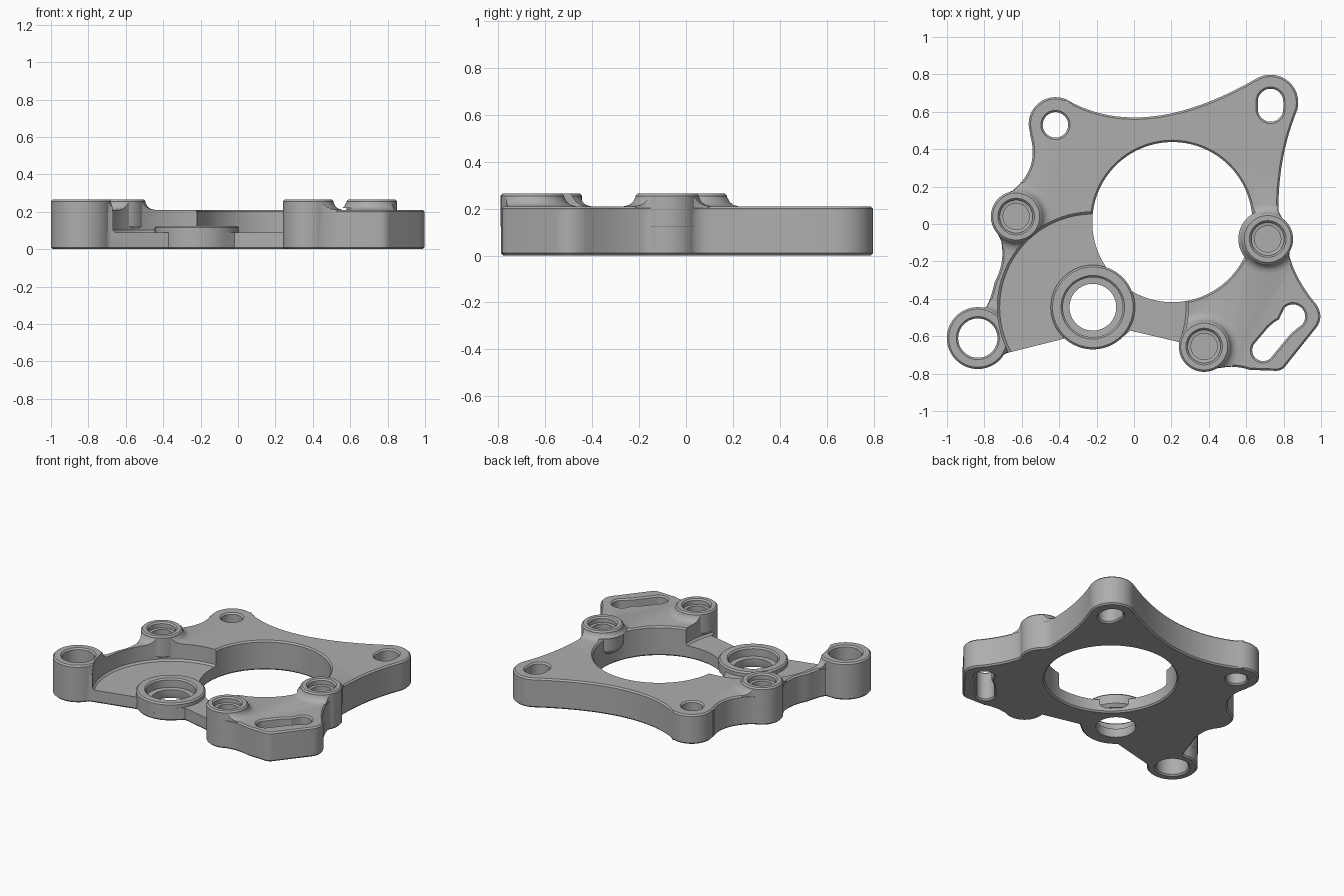
import bpy, bmesh
from math import cos, sin, radians
from mathutils import Vector

cube = bpy.data.objects.get("Cube")
if cube:
    bpy.data.objects.remove(cube, do_unlink=True)

metal = bpy.data.materials.new("grey_metal")
metal.use_nodes = True
GREY = (0.42, 0.42, 0.42, 1)
metal.diffuse_color = GREY
metal.node_tree.nodes["Principled BSDF"].inputs["Base Color"].default_value = GREY


def arc(centre, r, a0, a1, steps=24):
    """Points on an arc, angles in degrees."""
    angles = [radians(a0 + (a1 - a0) * i / steps) for i in range(steps + 1)]
    return [(centre[0] + r * cos(a), centre[1] + r * sin(a)) for a in angles]


def circle(centre, r, steps=64):
    return arc(centre, r, 0, 360, steps)[:-1]


def curve(p0, c, p1, steps=20):
    """Points on a quadratic curve."""
    p0, c, p1 = Vector(p0), Vector(c), Vector(p1)
    ts = [i / steps for i in range(steps + 1)]
    return [tuple(p0 * (1 - t) ** 2 + c * 2 * t * (1 - t) + p1 * t * t) for t in ts]


def solid(name, outline, levels):
    """Stack a counter-clockwise outline at (grow, z) levels into a closed solid."""
    pts = []
    for p in outline:
        if not pts or (Vector(p) - pts[-1]).length > 0.006:
            pts.append(Vector(p))
    if (pts[0] - pts[-1]).length < 0.006:
        pts.pop()
    n = len(pts)
    normals = []
    for i in range(n):
        d = (pts[i] - pts[i - 1]).normalized() + (pts[(i + 1) % n] - pts[i]).normalized()
        normals.append(Vector((d.y, -d.x)).normalized())
    bm = bmesh.new()
    loops = [[bm.verts.new((*(p + m * grow), z)) for p, m in zip(pts, normals)]
             for grow, z in levels]
    for a, b in zip(loops, loops[1:]):
        for i in range(n):
            j = (i + 1) % n
            bm.faces.new((a[i], a[j], b[j], b[i]))
    bm.faces.new(loops[0][::-1])
    bm.faces.new(loops[-1])
    bmesh.ops.recalc_face_normals(bm, faces=bm.faces)
    mesh = bpy.data.meshes.new(name)
    bm.to_mesh(mesh)
    bm.free()
    mesh.materials.append(metal)
    ob = bpy.data.objects.new(name, mesh)
    bpy.context.collection.objects.link(ob)
    return ob


def combine(target, tool, operation):
    """Apply a boolean and discard the tool."""
    mod = target.modifiers.new(operation.lower(), "BOOLEAN")
    mod.operation, mod.object, mod.solver = operation, tool, "EXACT"
    bpy.context.view_layer.objects.active = target
    bpy.ops.object.modifier_apply(modifier=mod.name)
    bpy.data.objects.remove(tool, do_unlink=True)


# Main dimensions
PLATE, TOP, FLOOR = 0.21, 0.265, 0.09
EDGE = 0.01
BORE = (0.205, 0.01)
PIVOT = (-0.22, -0.445)
EYE = (-0.835, -0.61)
LEFT_BOSS, RIGHT_BOSS, FRONT_BOSS = (-0.63, 0.04), (0.715, -0.08), (0.375, -0.655)
BOSS_R = 0.135

# Plate outline, counter-clockwise from the front left eye
outline = arc(EYE, 0.165, 80, 328, 40) + [(-0.68, -0.69)]
outline += arc(PIVOT, 0.225, 228, 312) + [(-0.02, -0.57)]
outline += arc(FRONT_BOSS, BOSS_R, 170, 300)
outline += curve((0.48, -0.767), (0.54, -0.755), (0.62, -0.78), 6)
outline += curve((0.76, -0.785), (0.79, -0.785), (0.81, -0.76), 6)
outline += curve((0.97, -0.56), (1.02, -0.5), (0.975, -0.43), 10)
outline += curve((0.95, -0.4), (0.86, -0.28), (0.83, -0.17), 10)
outline += arc(RIGHT_BOSS, BOSS_R, -30, 55)
outline += curve((0.772, 0.07), (0.77, 0.36), (0.873, 0.61))
outline += arc((0.73, 0.65), 0.148, -10, 120)
outline += curve((0.65, 0.775), (0.05, 0.43), (-0.36, 0.664))
outline += arc((-0.42, 0.535), 0.143, 62, 200)
outline += curve((-0.557, 0.48), (-0.5, 0.3), (-0.65, 0.178))
outline += arc(LEFT_BOSS, BOSS_R, 110, 222)
outline += curve((-0.71, -0.09), (-0.69, -0.2), (-0.735, -0.29), 10)
outline += curve((-0.745, -0.31), (-0.765, -0.4), (-0.79, -0.445), 8)

plate = solid("mounting_plate", outline,
              [(-EDGE, 0), (0, EDGE), (0, PLATE - EDGE), (-EDGE, PLATE)])

# Fillet skirts round the bosses, trimmed to the plate outline
for centre, r in ((LEFT_BOSS, BOSS_R), (RIGHT_BOSS, BOSS_R), (FRONT_BOSS, BOSS_R), (EYE, 0.165)):
    skirt = solid("skirt", circle(centre, r),
                  [(0.05, 0.15), (0.05, PLATE), (0.027, 0.216), (0.012, 0.228), (0, 0.25)])
    combine(skirt, solid("trim", outline, [(-0.002, 0.1), (-0.002, 0.4)]), "INTERSECT")
    combine(plate, skirt, "UNION")

# Raised eye, then the sunk pocket and the large bore
combine(plate, solid("eye", circle(EYE, 0.1655),
                     [(0, 0.1), (0, TOP - EDGE), (-EDGE, TOP)]), "UNION")
combine(plate, solid("pocket", circle(PIVOT, 0.51, 128),
                     [(-0.012, FLOOR), (0, FLOOR + 0.012), (0, 0.4)]), "DIFFERENCE")
combine(plate, solid("bore", circle(BORE, 0.428, 128),
                     [(0.02, -0.01), (0, EDGE), (0, PLATE - EDGE), (0.02, PLATE + EDGE)]),
        "DIFFERENCE")

# Bosses with blind stepped holes
for centre in (LEFT_BOSS, RIGHT_BOSS, FRONT_BOSS):
    boss = solid("boss", circle(centre, BOSS_R + 0.0005),
                 [(-0.06, 0.08), (-0.02, 0.095), (0, 0.125), (0, TOP - EDGE), (-EDGE, TOP)])
    combine(plate, boss, "UNION")
    combine(plate, solid("hole", circle(centre, 0.07),
                         [(0, 0.12), (0, 0.222), (0.018, 0.225), (0.018, TOP - EDGE),
                          (0.04, TOP + 0.012)]), "DIFFERENCE")

# Pivot seat with a stepped through hole
combine(plate, solid("pivot_seat", circle(PIVOT, 0.2255),
                     [(-0.02, 0.03), (0, 0.05), (0, 0.115), (-EDGE, 0.125)]), "UNION")
combine(plate, solid("pivot_hole", circle(PIVOT, 0.125),
                     [(0.01, -0.01), (0, EDGE), (0, 0.06), (0.035, 0.062), (0.035, 0.115),
                      (0.055, 0.135)]), "DIFFERENCE")


# Through holes: eye, round hole, short slot and slanted waisted slot
def through(shape, top):
    combine(plate, solid("hole", shape, [(0.02, -0.01), (0, EDGE), (0, top - EDGE),
                                         (0.02, top + EDGE)]), "DIFFERENCE")


through(circle(EYE, 0.105), TOP)
through(circle((-0.42, 0.53), 0.068), PLATE)
through(arc((0.73, 0.655), 0.068, 0, 180) + arc((0.73, 0.615), 0.068, 180, 360), PLATE)
through(arc((0.69, -0.675), 0.058, 140, 315) + [(0.81, -0.62), (0.84, -0.585), (0.87, -0.56)]
        + arc((0.85, -0.495), 0.065, -40, 135)
        + [(0.775, -0.51), (0.75, -0.525), (0.72, -0.55)], PLATE)

# Smooth curved walls, crisp edges
bpy.ops.object.select_all(action="DESELECT")
plate.select_set(True)
bpy.context.view_layer.objects.active = plate
bpy.ops.object.shade_smooth_by_angle(angle=radians(30))
